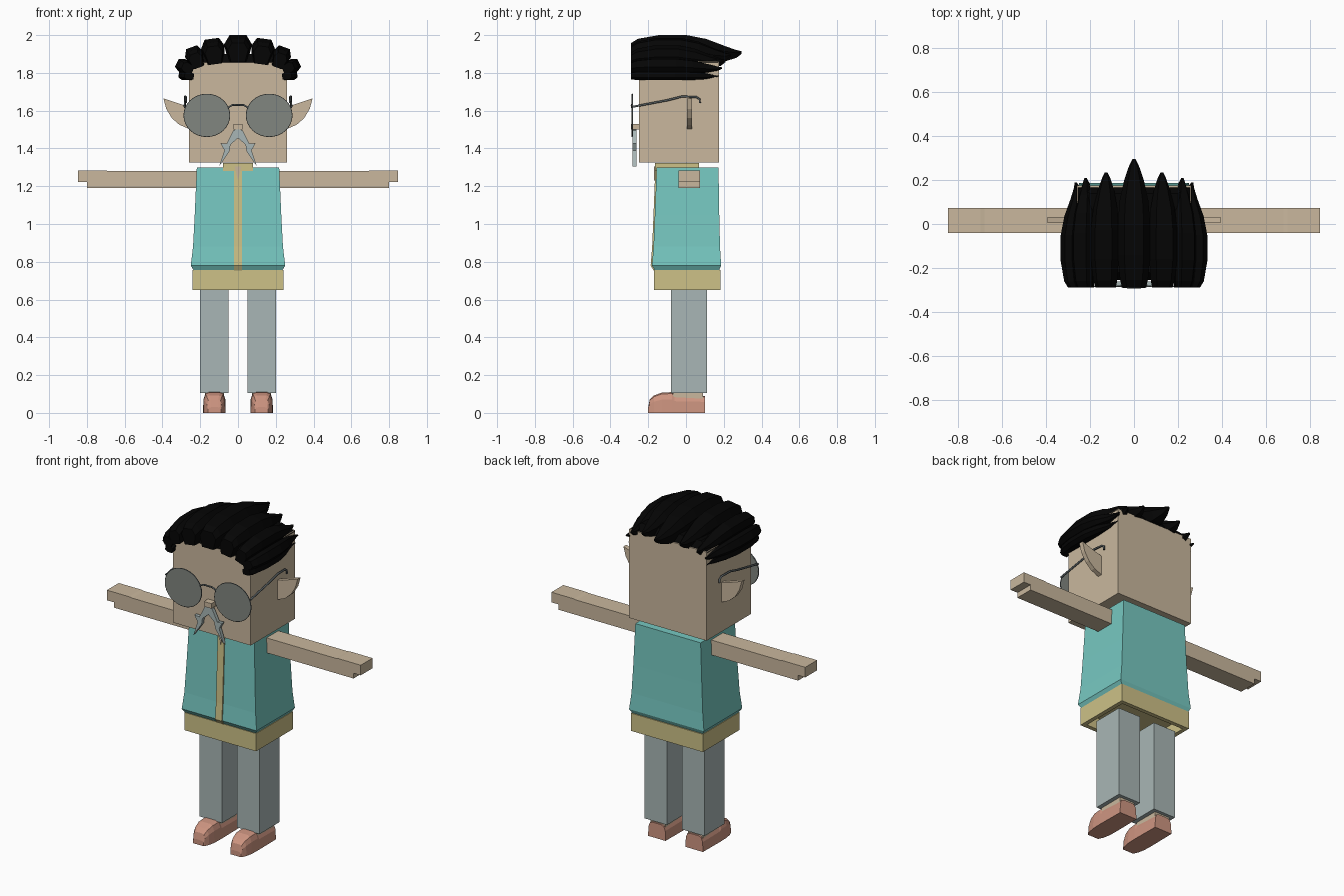
import bpy
from math import sin, cos, pi, radians
from mathutils import Vector

cube = bpy.data.objects.get("Cube")
if cube:
    bpy.data.objects.remove(cube, do_unlink=True)


def material(name, r, g, b):
    m = bpy.data.materials.new(name)
    m.use_nodes = True
    col = [(c / 255) ** 2.2 for c in (r, g, b)] + [1]
    m.diffuse_color = col
    m.node_tree.nodes["Principled BSDF"].inputs["Base Color"].default_value = col
    return m


skin = material("skin", 200, 182, 156)
teal = material("teal cloth", 118, 199, 192)
straw = material("straw cloth", 204, 192, 134)
grey = material("blue grey", 167, 181, 180)
clay = material("clay leather", 205, 148, 128)
black = material("black hair", 13, 13, 13)
lens_grey = material("lens grey", 128, 133, 127)
wire_grey = material("wire grey", 85, 92, 94)


def mesh(name, verts, faces, mat):
    me = bpy.data.meshes.new(name)
    me.from_pydata(verts, [], faces)
    me.materials.append(mat)
    ob = bpy.data.objects.new(name, me)
    bpy.context.collection.objects.link(ob)
    # make every normal point outward
    bpy.context.view_layer.objects.active = ob
    ob.select_set(True)
    bpy.ops.object.mode_set(mode="EDIT")
    bpy.ops.mesh.select_all(action="SELECT")
    bpy.ops.mesh.normals_make_consistent(inside=False)
    bpy.ops.object.mode_set(mode="OBJECT")
    ob.select_set(False)
    return ob


def loft(name, rings, mat):
    """Skin a list of equal-length rings and cap both ends."""
    n = len(rings[0])
    verts = [p for ring in rings for p in ring]
    faces = [tuple(range(n)), tuple(range(len(verts) - n, len(verts)))]
    for k in range(len(rings) - 1):
        for i in range(n):
            j = (i + 1) % n
            faces.append((k * n + i, k * n + j, k * n + n + j, k * n + n + i))
    return mesh(name, verts, faces, mat)


def rect(x0, x1, y0, y1, z):
    return [(x0, y0, z), (x1, y0, z), (x1, y1, z), (x0, y1, z)]


def box(name, x0, x1, y0, y1, z0, z1, mat):
    return loft(name, [rect(x0, x1, y0, y1, z) for z in (z0, z1)], mat)


def plate(name, outline, y0, y1, mat):
    """Extrude an x-z outline along y."""
    return loft(name, [[(x, y, z) for x, z in outline] for y in (y0, y1)], mat)


def wire(name, points, radius, mat):
    cu = bpy.data.curves.new(name, "CURVE")
    cu.dimensions = "3D"
    cu.bevel_depth = radius
    cu.bevel_resolution = 1
    cu.use_fill_caps = True
    sp = cu.splines.new("POLY")
    sp.points.add(len(points) - 1)
    for p, co in zip(sp.points, points):
        p.co = (*co, 1)
    cu.materials.append(mat)
    bpy.context.collection.objects.link(bpy.data.objects.new(name, cu))


# Head and nose
box("head", -.26, .26, -.25, .175, 1.325, 1.86, skin)
box("nose", -.025, .025, -.29, -.245, 1.5, 1.53, skin)

# Vest with flared hem, and its front trim
vest = [(.755, .235, -.165, .175), (.78, .25, -.18, .186), (.88, .238, -.172, .18),
        (1.05, .229, -.165, .176), (1.3, .218, -.155, .172)]
loft("vest", [rect(-w, w, f, b, z) for z, w, f, b in vest], teal)
loft("vest_trim", [rect(-.022, .022, f - .007, f + .01, z) for z, w, f, b in vest], straw)
plate("neck_opening", [(-.018, 1.305), (.018, 1.305), (0, 1.23)], -.17, -.15, skin)
box("collar", -.08, .08, -.163, .07, 1.28, 1.323, straw)

# Hollow lower hem of the shirt
for name, b in (("front", (-.24, .24, -.17, -.145)), ("back", (-.24, .24, .157, .182)),
                ("right", (-.24, -.215, -.145, .157)), ("left", (.215, .24, -.145, .157))):
    box("hem_" + name, *b, .65, .757, straw)
box("hem_inside", -.215, .215, -.145, .157, .72, .75, straw)

# Lenses and bridge
for side, s in (("left", 1), ("right", -1)):
    ring = [(s * .165 + .121 * cos(a * pi / 16), 1.575 + .112 * sin(a * pi / 16))
            for a in range(32)]
    plate(side + "_lens", ring, -.288, -.281, lens_grey)
    wire(side + "_lens_rim", [(x, -.285, z) for x, z in ring + ring[:1]], .003, wire_grey)
wire("glasses_bridge", [(-.055, -.285, 1.615), (-.03, -.288, 1.63), (.03, -.288, 1.63),
                        (.055, -.285, 1.615)], .005, wire_grey)

# Parts mirrored left and right
for side, s in (("left", 1), ("right", -1)):
    def sx(pts):
        return [(s * x, z) for x, z in pts]

    wire(side + "_glasses_arm", [(s * .282, -.285, 1.62), (s * .28, -.1, 1.655),
         (s * .28, -.02, 1.675), (s * .275, .055, 1.672), (s * .275, .073, 1.66),
         (s * .275, .073, 1.64)], .006, wire_grey)
    plate(side + "_ear", sx([(.25, 1.62), (.29, 1.63), (.395, 1.665), (.38, 1.61),
          (.35, 1.56), (.31, 1.525), (.25, 1.5)]), .005, .033, skin)
    plate(side + "_moustache", sx([(0, 1.505), (.025, 1.495), (.06, 1.425), (.093, 1.428),
          (.072, 1.39), (.1, 1.305), (.045, 1.385), (.04, 1.42), (0, 1.455)]),
          -.283, -.262, grey)

    # Arm with stepped hand
    plate(side + "_arm", sx([(.2, 1.19), (.8, 1.19), (.8, 1.222), (.848, 1.222),
          (.848, 1.283), (.7, 1.283), (.68, 1.28), (.2, 1.28)]), -.04, .073, skin)

    # Leg, ankle and shoe
    box(side + "_leg", *sorted((s * .05, s * .2)), -.08, .11, .105, .65, grey)
    box(side + "_ankle", *sorted((s * .075, s * .175)), -.07, .09, .07, .11, skin)
    sections = [(.1, .058, .09), (-.06, .06, .095), (-.075, .06, .11), (-.13, .058, .107),
                (-.17, .05, .092), (-.192, .04, .07), (-.2, .035, .03)]
    loft(side + "_shoe", [[(s * .125 + u * w, y, v * h) for u, v in
         ((-1, 0), (1, 0), (.97, .65), (.8, .93), (.5, 1), (-.5, 1), (-.8, .93), (-.97, .65))]
         for y, w, h in sections], clay)

# Hair: tapered locks swept from the brow to the back, fanned over the head
LOCK = [(-.7, -1), (.7, -1), (1, .3), (.6, 1), (-.6, 1), (-1, .3)]
SWEEP = [(0, .72, -.022), (.06, .86, -.01), (.25, 1, 0), (.5, 1, 0), (.68, .88, -.012),
         (.84, .6, -.028), (.95, .3, -.03), (1, .1, -.022)]


def lock(name, x, z, half_w, half_h, tilt, tip):
    a = radians(tilt)
    out, along = Vector((sin(a), 0, cos(a))), Vector((cos(a), 0, -sin(a)))
    rings = []
    for t, size, lift in SWEEP:
        centre = Vector((x, -.29 + t * (tip + .29), z)) + out * lift
        rings.append([centre + along * (u * half_w * size) + out * (v * half_h * size)
                      for u, v in LOCK])
    loft(name, rings, black)


lock("hair_lock_centre", 0, 1.93, .074, .07, 0, .295)
for side, s in (("left", 1), ("right", -1)):
    lock(side + "_hair_lock_inner", s * .13, 1.915, .064, .066, s * 8, .235)
    lock(side + "_hair_lock_outer", s * .228, 1.885, .05, .054, s * 20, .21)
    lock(side + "_hair_lock_temple", s * .286, 1.835, .038, .042, s * 65, .19)
    lock(side + "_hair_lock_side", s * .28, 1.787, .028, .034, s * 80, .175)
# Low cap closing the gaps between the locks
loft("hair_cap", [rect(-.262, .262, -.255, .17, 1.855), rect(-.2, .2, -.22, .14, 1.9)], black)
